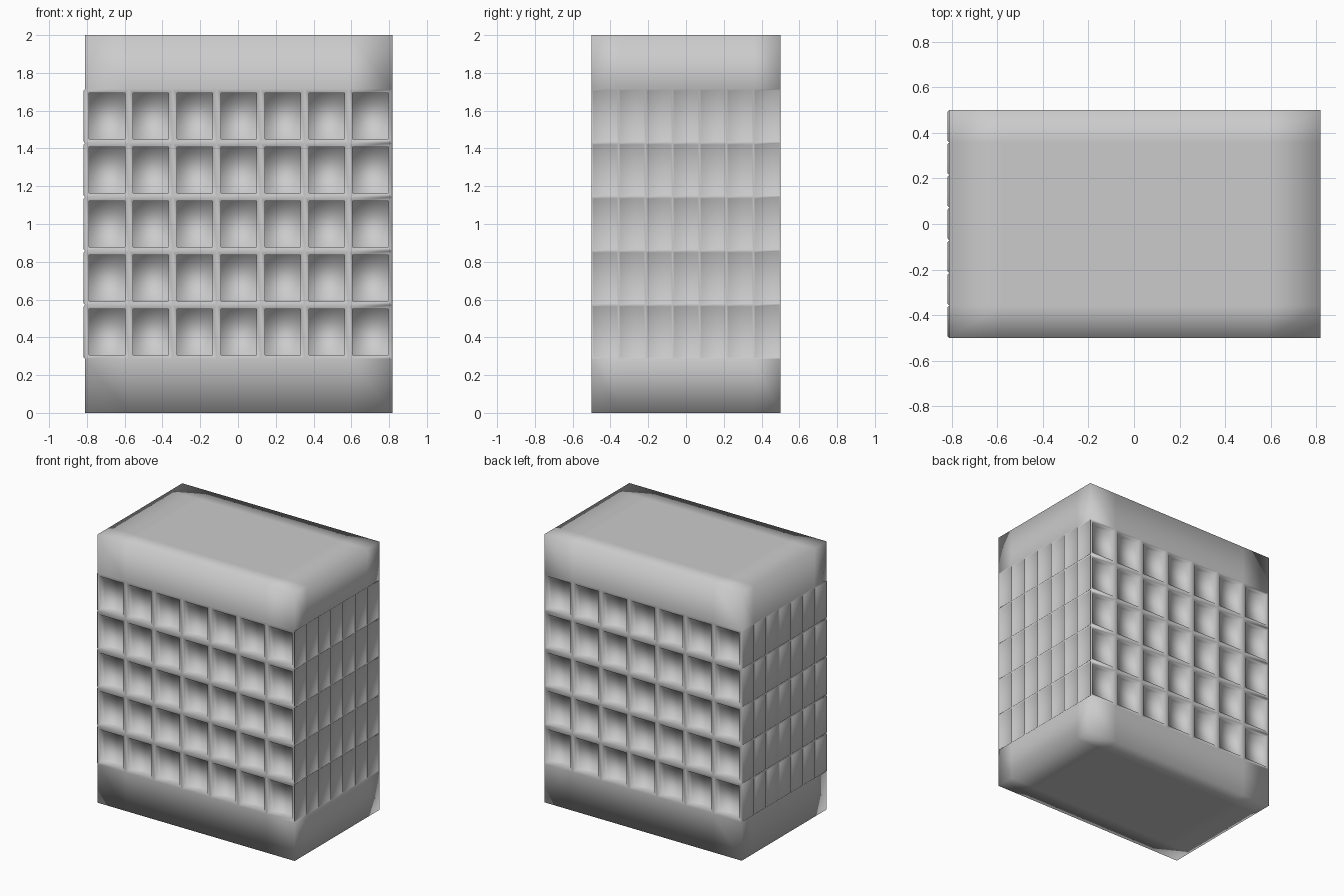
import bpy, bmesh
from mathutils import Vector

if "Cube" in bpy.data.objects:
    bpy.data.objects.remove(bpy.data.objects["Cube"])

N = 7
LEFT, RIGHT, HALF_Y, HEIGHT = -0.81, 0.818, 0.5, 2.0

# Block with a regular 7 x 7 x 7 grid on its surface
bm = bmesh.new()
bmesh.ops.create_cube(bm, size=1)
bmesh.ops.subdivide_edges(bm, edges=bm.edges[:], cuts=N - 1, use_grid_fill=True)
for v in bm.verts:
    v.co = Vector((LEFT + (v.co.x + 0.5) * (RIGHT - LEFT),
                   v.co.y * 2 * HALF_Y,
                   (v.co.z + 0.5) * HEIGHT))
bm.normal_update()


def band(direction):
    """Cells of one wall, without the plain bottom and top rows."""
    return [f for f in bm.faces
            if f.normal.dot(direction) > 0.99
            and HEIGHT / N < f.calc_center_median().z < HEIGHT * (N - 1) / N]


def panels(faces, direction, margin, offset, straight):
    """Inset each cell and push it in or out, with straight or sloped sides."""
    bmesh.ops.inset_individual(bm, faces=faces, thickness=margin, depth=0)
    if straight:
        bmesh.ops.inset_individual(bm, faces=faces, thickness=0, depth=0)
    for v in {v for f in faces for v in f.verts}:
        v.co += direction * offset


walls = [
    (Vector((0, -1, 0)), 0.031, -0.05, True),    # front windows
    (Vector((0, 1, 0)), 0.031, -0.05, True),     # back windows
    (Vector((1, 0, 0)), 0.012, -0.008, False),   # right shallow panels
    (Vector((-1, 0, 0)), 0.012, 0.008, False),   # left raised panels
]
cells = [band(w[0]) for w in walls]
for faces, wall in zip(cells, walls):
    panels(faces, *wall)

# Smooth shading all over
for f in bm.faces:
    f.smooth = True
bm.normal_update()
mesh = bpy.data.meshes.new("building_block")
bm.to_mesh(mesh)
bm.free()
building = bpy.data.objects.new("building_block", mesh)
bpy.context.collection.objects.link(building)
